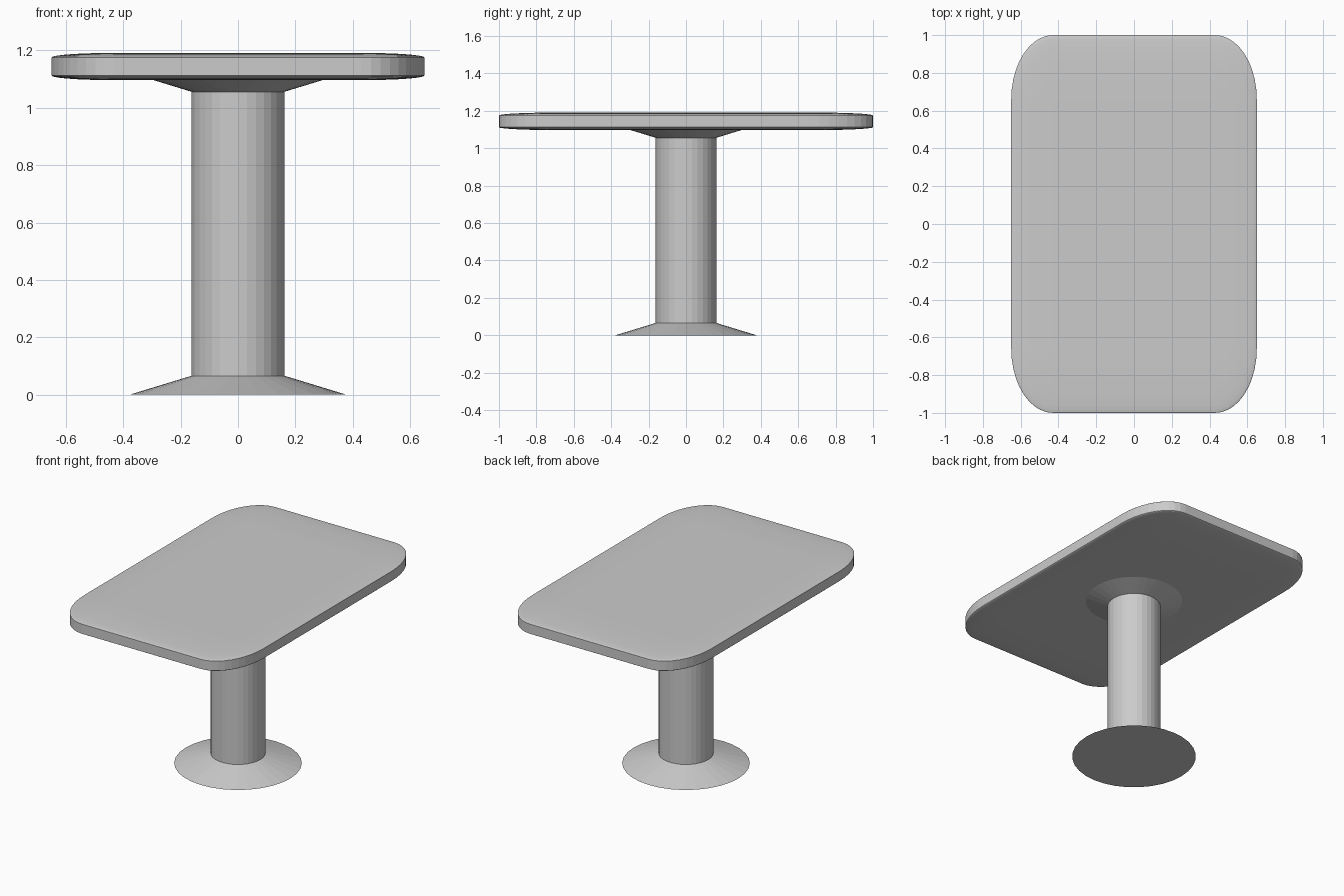
import bpy, bmesh, math
from mathutils import Matrix

if "Cube" in bpy.data.objects:
    bpy.data.objects.remove(bpy.data.objects["Cube"])

SIDES = 32


def make_object(name, bm):
    bmesh.ops.recalc_face_normals(bm, faces=bm.faces[:])
    mesh = bpy.data.meshes.new(name)
    bm.to_mesh(mesh)
    bm.free()
    obj = bpy.data.objects.new(name, mesh)
    bpy.context.collection.objects.link(obj)
    return obj


def frustum(name, r_bottom, r_top, z0, z1):
    bm = bmesh.new()
    bmesh.ops.create_cone(bm, cap_ends=True, segments=SIDES,
                          radius1=r_bottom, radius2=r_top, depth=z1 - z0,
                          matrix=Matrix.Translation((0, 0, (z0 + z1) / 2)))
    return make_object(name, bm)


# Table top: evenly rounded unit cube, stretched into a thin slab
bm = bmesh.new()
bmesh.ops.create_cube(bm, size=1)
bmesh.ops.bevel(bm, geom=bm.edges[:], offset=0.17, segments=10,
                profile=0.5, affect='EDGES')
bmesh.ops.scale(bm, vec=(1.3, 2.0, 0.095), verts=bm.verts[:])
bmesh.ops.translate(bm, vec=(0, 0, 1.144), verts=bm.verts[:])
make_object("table_top", bm)

# Pedestal: flared foot, straight column, flared support under the top
frustum("foot", 0.378, 0.162, 0.0, 0.066)
frustum("column", 0.162, 0.162, 0.066, 1.056)
frustum("top_support", 0.162, 0.378, 1.056, 1.122)
